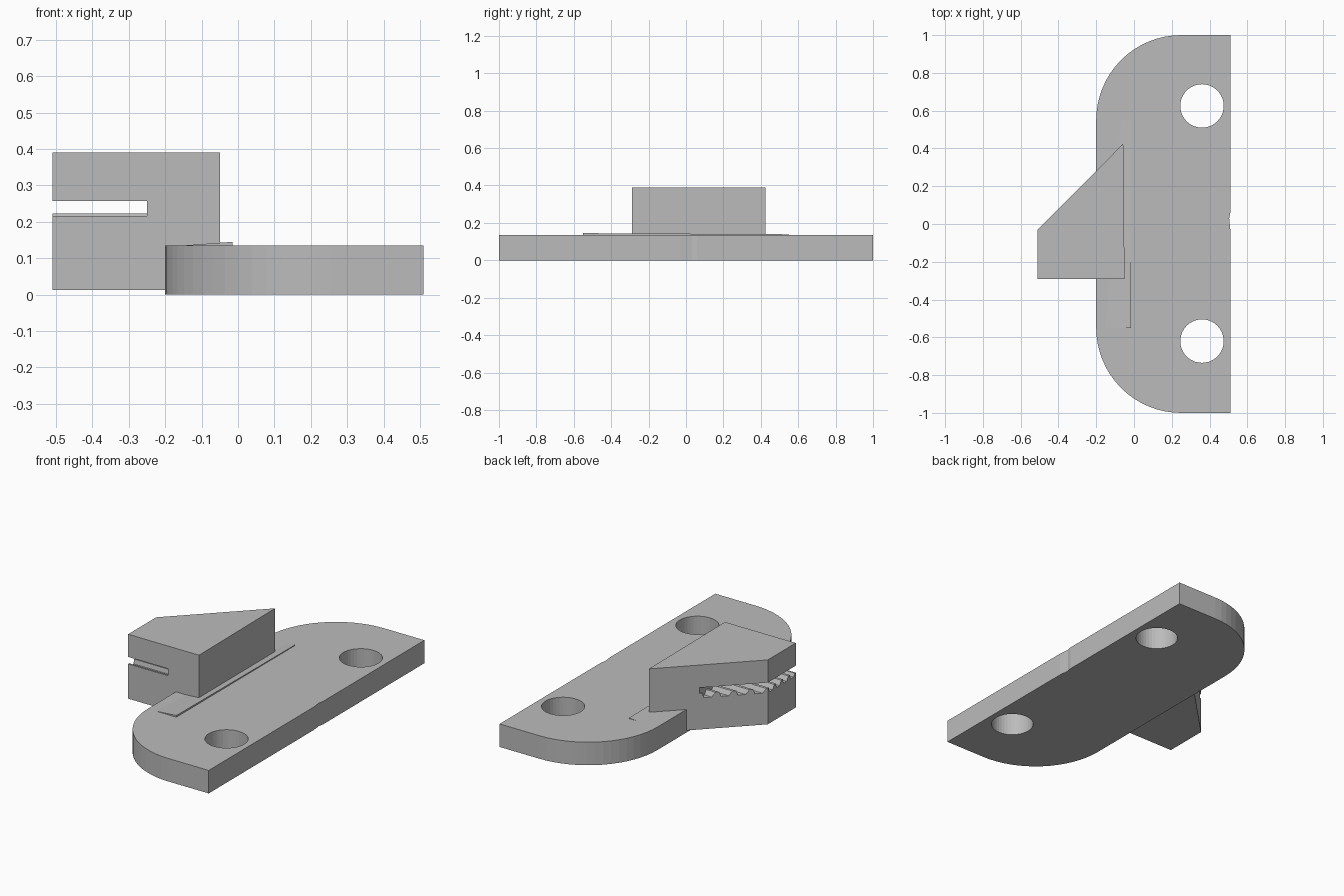
import bpy
import bmesh
from math import cos, sin, pi
from mathutils import Vector

cube = bpy.data.objects.get("Cube")
if cube:
    bpy.data.objects.remove(cube, do_unlink=True)

grey = bpy.data.materials.new("light grey")
grey.use_nodes = True
COLOUR = (0.5, 0.5, 0.5, 1)
grey.diffuse_color = COLOUR
grey.node_tree.nodes["Principled BSDF"].inputs["Base Color"].default_value = COLOUR


def prism(name, outline, offset):
    """Extrude a closed outline of 3D points along an offset."""
    bm = bmesh.new()
    face = bm.faces.new([bm.verts.new(p) for p in outline])
    extruded = bmesh.ops.extrude_face_region(bm, geom=[face], use_keep_orig=True)
    verts = [v for v in extruded["geom"] if isinstance(v, bmesh.types.BMVert)]
    bmesh.ops.translate(bm, vec=Vector(offset), verts=verts)
    bmesh.ops.recalc_face_normals(bm, faces=bm.faces)
    mesh = bpy.data.meshes.new(name)
    bm.to_mesh(mesh)
    bm.free()
    mesh.materials.append(grey)
    obj = bpy.data.objects.new(name, mesh)
    bpy.context.collection.objects.link(obj)
    return obj


def cut(target, cutter):
    """Subtract the cutter from the target, then discard it."""
    cutter.hide_render = True
    mod = target.modifiers.new("cut", "BOOLEAN")
    mod.operation = "DIFFERENCE"
    mod.solver = "EXACT"
    mod.object = cutter
    bpy.context.view_layer.objects.active = target
    bpy.ops.object.modifier_apply(modifier=mod.name)
    bpy.data.objects.remove(cutter, do_unlink=True)


def arc(cx, cy, radius, start, end, steps):
    angles = [start + (end - start) * i / steps for i in range(steps + 1)]
    return [(cx + radius * cos(a), cy + radius * sin(a), 0) for a in angles]


# Mounting plate with two rounded corners and a slight dent in its straight edge
R = 0.45
LEFT, RIGHT, THICK = -0.2, 0.51, 0.135
outline = [(RIGHT, -1, 0), (RIGHT, -0.03, 0), (0.504, 0.03, 0), (RIGHT, 0.06, 0), (RIGHT, 1, 0)]
outline += arc(LEFT + R, 1 - R, R, pi / 2, pi, 16)
outline += arc(LEFT + R, R - 1, R, pi, 1.5 * pi, 16)
plate = prism("mounting_plate", outline, (0, 0, THICK))

# Screw holes
for y in (-0.62, 0.625):
    circle = [(x, v, -0.1) for x, v, _ in arc(0.36, y, 0.115, 0, 2 * pi, 40)[:-1]]
    cut(plate, prism("hole_cutter", circle, (0, 0, 0.4)))

# Clamp block with a slanted back corner
BASE = 0.012
block = prism("clamp_block",
              [(-0.51, -0.29, BASE), (-0.05, -0.29, BASE),
               (-0.057, 0.425, BASE), (-0.51, -0.03, BASE)],
              (0, 0, 0.39 - BASE))

# Belt slot with a toothed floor
PITCH, PEAK, VALLEY = 0.065, 0.223, 0.197
slot = [(-0.6, 0.5, 0.257), (-0.6, -0.4, 0.257), (-0.6, -0.4, 0.216), (-0.6, -0.28, 0.216)]
for i in range(9):
    y = -0.27 + i * PITCH
    slot += [(-0.6, y, VALLEY), (-0.6, y + 0.03, VALLEY),
             (-0.6, y + 0.035, PEAK), (-0.6, y + 0.05, PEAK)]
slot.append((-0.6, 0.5, PEAK))
cut(block, prism("slot_cutter", slot, (0.35, 0, 0)))

# Thin tilted pad rising slightly out of the plate beside the block
pad = prism("tilted_pad",
            [(-0.19, -0.55, 0.05), (-0.015, -0.55, 0.05),
             (-0.015, -0.55, 0.145), (-0.19, -0.55, 0.132)],
            (0, 1.1, 0))
for v in pad.data.vertices:
    if v.co.y > 0 and v.co.z > 0.1:
        v.co.z -= 0.006
